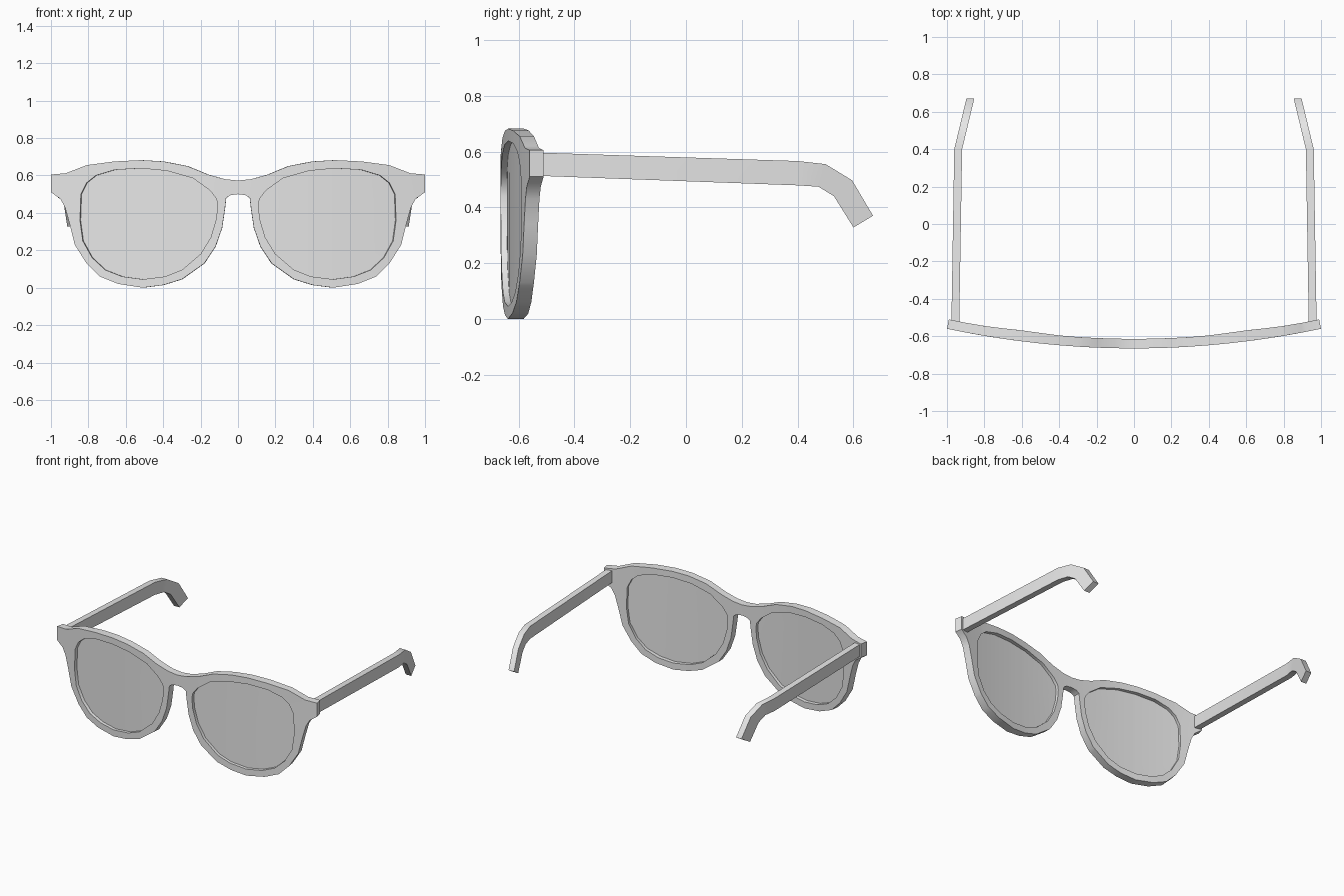
import bpy, bmesh, math
from mathutils import Vector

if "Cube" in bpy.data.objects:
    bpy.data.objects.remove(bpy.data.objects["Cube"])

grey = bpy.data.materials.new("plain_grey")
grey.diffuse_color = (0.8, 0.8, 0.8, 1)
grey.use_nodes = True
grey.node_tree.nodes["Principled BSDF"].inputs["Base Color"].default_value = grey.diffuse_color

# Right half of the frame outline, from top centre round to bottom of the bridge (x, z)
RIM = [(0, .573), (.07, .58), (.16, .605), (.27, .65), (.4, .675), (.52, .682), (.66, .675),
       (.81, .655), (.92, .612), (1, .605), (1, .51), (.95, .475), (.925, .43), (.9, .34),
       (.873, .23), (.81, .13), (.74, .06), (.64, .02), (.51, 0), (.4, .014), (.3, .045),
       (.18, .13), (.12, .22), (.085, .32), (.07, .42), (.063, .48), (.04, .495), (0, .5)]
# Lens opening (x, z)
HOLE = [(.11, .44), (.116, .37), (.145, .27), (.2, .18), (.3, .095), (.39, .06), (.51, .045),
        (.62, .06), (.71, .095), (.78, .16), (.83, .25), (.845, .36), (.84, .5), (.81, .56),
        (.76, .6), (.66, .63), (.52, .638), (.38, .625), (.24, .585), (.15, .52), (.115, .475)]


def mirrored(points):
    return [(-x, z) for x, z in reversed(points)]


def bent(x, z, depth):
    """Place a flat point on the wrapped front, moved back along its normal."""
    slope = 0.21 * x
    n = math.hypot(1, slope)
    return Vector((x - depth * slope / n, -0.665 + 0.105 * x * x + depth / n, z))


def finish(name, bm):
    bmesh.ops.recalc_face_normals(bm, faces=bm.faces)
    mesh = bpy.data.meshes.new(name)
    bm.to_mesh(mesh)
    bm.free()
    mesh.materials.append(grey)
    obj = bpy.data.objects.new(name, mesh)
    bpy.context.collection.objects.link(obj)
    bpy.ops.object.select_all(action='DESELECT')
    obj.select_set(True)
    bpy.context.view_layer.objects.active = obj
    bpy.ops.object.shade_smooth_by_angle(angle=math.radians(30))
    return obj


def wrapped_slab(name, loops, front, back):
    """Fill the loops, slice into strips, thicken and bend round the face."""
    bm = bmesh.new()
    edges = []
    for loop in loops:
        vs = [bm.verts.new((x, 0, z)) for x, z in loop]
        edges += [bm.edges.new((a, b)) for a, b in zip(vs, vs[1:] + vs[:1])]
    bmesh.ops.triangle_fill(bm, use_beauty=True, edges=edges, normal=(0, -1, 0))
    for i in range(-9, 10):
        bmesh.ops.bisect_plane(bm, geom=bm.verts[:] + bm.edges[:] + bm.faces[:], dist=1e-5,
                               plane_co=(i * 0.1, 0, 0), plane_no=(1, 0, 0))
    bmesh.ops.triangulate(bm, faces=bm.faces[:])
    ext = bmesh.ops.extrude_face_region(bm, geom=bm.faces[:], use_keep_orig=True)
    rear = {g for g in ext["geom"] if isinstance(g, bmesh.types.BMVert)}
    for v in bm.verts:
        x, z = v.co.x, v.co.z
        bump = 0.007 * math.exp(-((abs(x) - 0.6) / 0.15) ** 2)
        v.co = bent(x, z, back(bump) if v in rear else front)
    return finish(name, bm)


# Front frame with both openings
wrapped_slab("front_frame", [RIM + mirrored(RIM)[1:-1], HOLE, mirrored(HOLE)],
             0, lambda bump: 0.051 + bump)

# Lenses set midway into the openings
for side, loop in (("right", HOLE), ("left", mirrored(HOLE))):
    wrapped_slab(side + "_lens", [loop], 0.022, lambda bump: 0.03)

# Temple arms: paired top and bottom profile points (y, z), curving inward at the ear
TOP = [(-.525, .596), (.4, .566), (.5, .555), (.595, .497), (.67, .37)]
BOTTOM = [(-.525, .513), (.4, .479), (.475, .474), (.53, .44), (.6, .328)]


def arm_x(y):
    return .955 - .0165 * (y + .51) if y < .4 else .94 - .24 * (y - .4)


for side, s in (("right", 1), ("left", -1)):
    bm = bmesh.new()
    rings = []
    for t, b in zip(TOP, BOTTOM):
        rings.append([bm.verts.new((s * (arm_x(y) + w), y, z))
                      for (y, z), w in ((t, -.021), (t, .021), (b, .021), (b, -.021))])
    for r0, r1 in zip(rings, rings[1:]):
        for i in range(4):
            j = (i + 1) % 4
            bm.faces.new((r0[i], r0[j], r1[j], r1[i]))
    bm.faces.new(rings[0])
    bm.faces.new(rings[-1])
    finish(side + "_temple_arm", bm)
